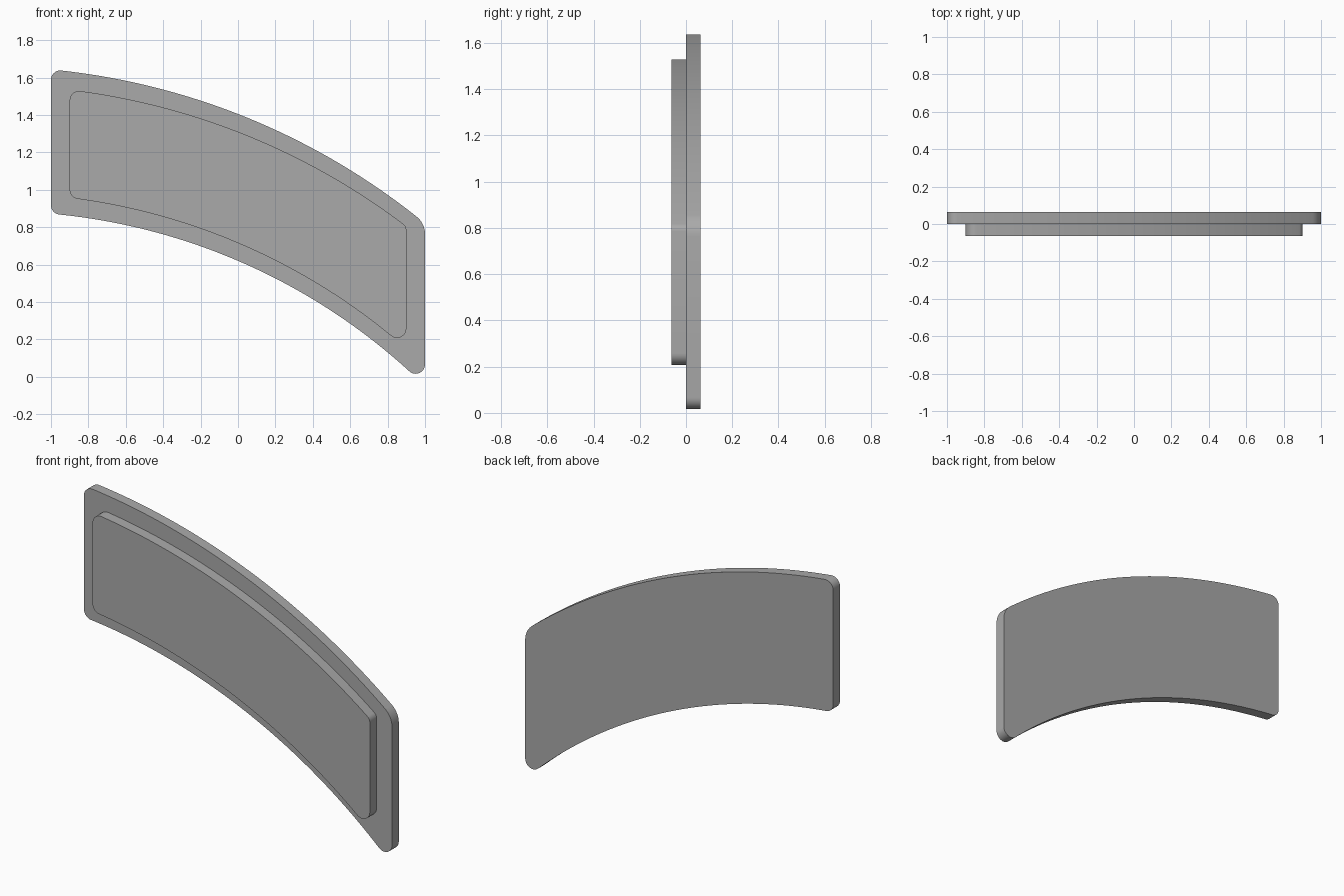
import bpy, bmesh, math
from mathutils import Vector

cube = bpy.data.objects.get("Cube")
if cube:
    bpy.data.objects.remove(cube, do_unlink=True)

grey = bpy.data.materials.new("mid grey")
grey.use_nodes = True
colour = (0.4, 0.4, 0.4, 1)
grey.diffuse_color = colour
grey.node_tree.nodes["Principled BSDF"].inputs["Base Color"].default_value = colour


def circle(w, left, mid, right):
    """Centre and radius of the arc through x = -w, 0 and w."""
    # the chord bisectors meet at the centre
    a = (left - mid) / w
    b = (right - mid) / w
    p = (w * w + (left - mid) ** 2) / (2 * w)
    q = (w * w + (right - mid) ** 2) / (2 * w)
    dz = (p + q) / (a + b)
    dx = q - b * dz
    return Vector((dx, mid + dz)), math.hypot(dx, dz)


def sweep(centre, radius, start, end, steps):
    return [centre + radius * Vector((math.cos(t), math.sin(t)))
            for t in (start + (end - start) * i / steps for i in range(steps + 1))]


def fillet(arc, side, w, r, top):
    """Rounding centre and its tangent angle where an arc meets a side wall."""
    centre, radius = arc
    reach = radius - r if top else radius + r
    x = side * (w - r)
    c = Vector((x, centre.y + math.sqrt(reach ** 2 - (x - centre.x) ** 2)))
    d = c - centre
    return c, math.atan2(d.y, d.x)


def curved_plate(name, w, top, bottom, radii, y0, y1):
    upper, lower = circle(w, *top), circle(w, *bottom)
    tl, tr, br, bl = radii
    c1, a1 = fillet(upper, -1, w, tl, True)
    c2, a2 = fillet(upper, 1, w, tr, True)
    c3, a3 = fillet(lower, 1, w, br, False)
    c4, a4 = fillet(lower, -1, w, bl, False)
    pi = math.pi
    # outline runs clockwise from the upper left corner
    outline = sweep(c1, tl, pi, a1, 10)
    outline += sweep(*upper, a1, a2, 64)[1:-1]
    outline += sweep(c2, tr, a2, 0, 10)
    outline += sweep(c3, br, 0, a3 - pi, 10)
    outline += sweep(*lower, a3, a4, 64)[1:-1]
    outline += sweep(c4, bl, a4 - pi, -pi, 10)

    bm = bmesh.new()
    face = bm.faces.new([bm.verts.new((p.x, y0, p.y)) for p in outline])
    new = bmesh.ops.extrude_face_region(bm, geom=[face])["geom"]
    bmesh.ops.translate(bm, vec=(0, y1 - y0, 0),
                        verts=[g for g in new if isinstance(g, bmesh.types.BMVert)])
    bmesh.ops.recalc_face_normals(bm, faces=bm.faces)
    mesh = bpy.data.meshes.new(name)
    bm.to_mesh(mesh)
    bm.free()
    mesh.materials.append(grey)
    obj = bpy.data.objects.new(name, mesh)
    bpy.context.collection.objects.link(obj)
    bpy.ops.object.select_all(action='DESELECT')
    obj.select_set(True)
    bpy.context.view_layer.objects.active = obj
    bpy.ops.object.shade_smooth_by_angle(angle=math.radians(30))


# Large backing plate and the smaller raised panel in front of it
curved_plate("back_plate", 1.0, (1.643, 1.405, 0.82), (0.872, 0.62, -0.05),
             (0.05, 0.12, 0.05, 0.05), 0, 0.063)
curved_plate("front_panel", 0.9, (1.535, 1.31, 0.805), (0.957, 0.715, 0.15),
             (0.05, 0.04, 0.05, 0.05), -0.063, 0)
